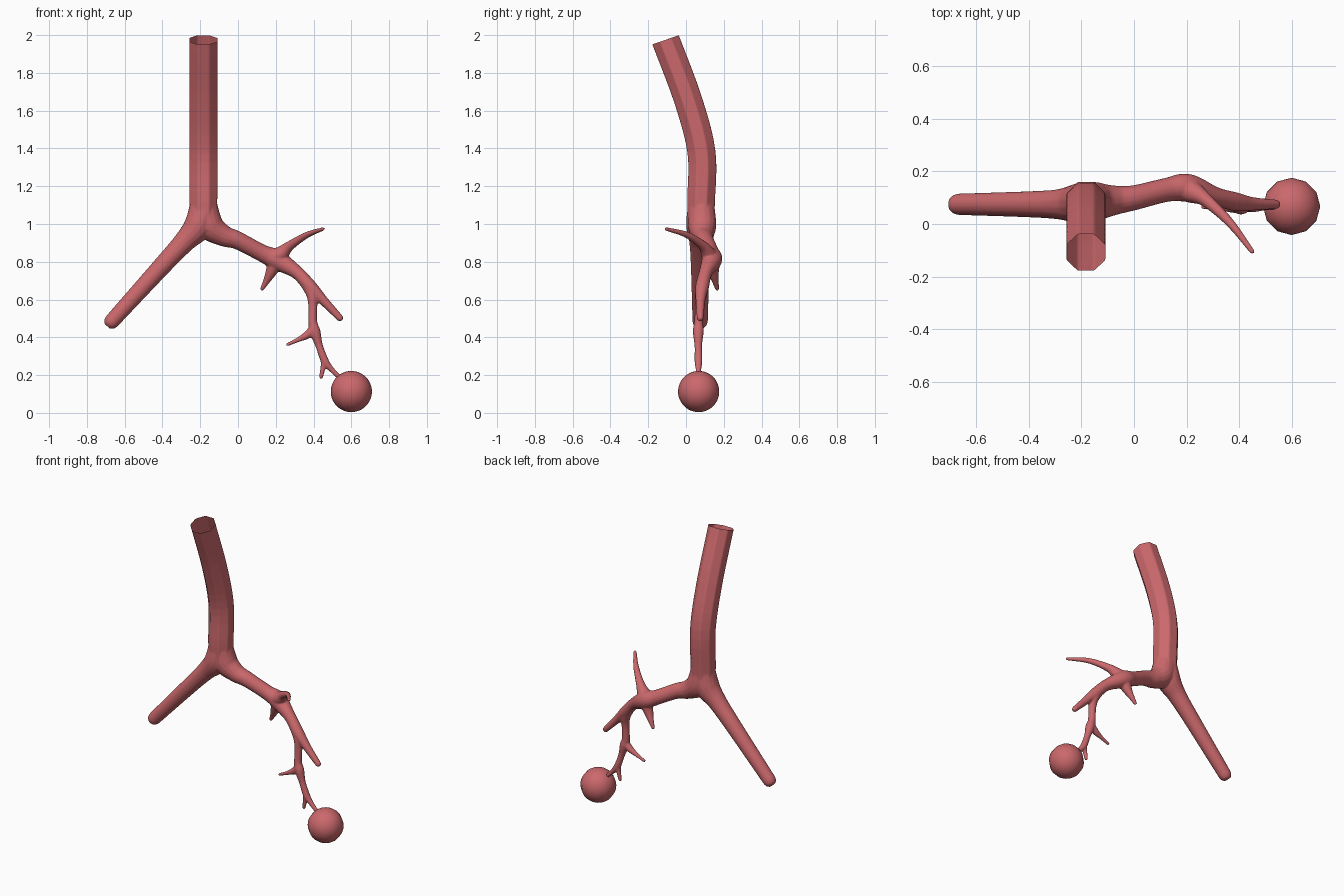
import bpy, bmesh, math
from mathutils import Vector

if "Cube" in bpy.data.objects:
    bpy.data.objects.remove(bpy.data.objects["Cube"])

mat = bpy.data.materials.new("airway red")
mat.diffuse_color = (0.6, 0.14, 0.15, 1)
mat.use_nodes = True
mat.node_tree.nodes["Principled BSDF"].inputs["Base Color"].default_value = mat.diffuse_color
bm = bmesh.new()


def spline(p, steps=8):
    """Catmull-Rom through (x, y, z, radius) points."""
    p = [Vector(q) for q in p]
    p = [2 * p[0] - p[1]] + p + [2 * p[-1] - p[-2]]
    out = []
    for i in range(1, len(p) - 2):
        a, b, c, d = p[i - 1:i + 3]
        for k in range(steps):
            t = k / steps
            out.append(0.5 * (2 * b + (c - a) * t + (2 * a - 5 * b + 4 * c - d) * t**2
                              + (3 * b - a - 3 * c + d) * t**3))
    return out + [p[-2]]


def tube(points, sides=16, steps=8):
    """Closed tapered tube with rounded far end."""
    path = spline(points, steps)
    end, r = path[-1], path[-1][3]
    t = (end.xyz - path[-2].xyz).normalized()
    for f, s in ((0.5, 0.87), (0.87, 0.5)):
        c = end.xyz + t * r * f
        path.append(Vector((c.x, c.y, c.z, r * s)))
    rings = []
    for i, q in enumerate(path):
        t = (path[min(i + 1, len(path) - 1)].xyz - path[max(i - 1, 0)].xyz).normalized()
        u = t.cross(Vector((0, 1, 0))).normalized()
        v = t.cross(u)
        ring = []
        for k in range(sides):
            a = 2 * math.pi * (k + 0.5) / sides
            ring.append(bm.verts.new(q.xyz + q[3] * (u * math.cos(a) + v * math.sin(a))))
        rings.append(ring)
    for a, b in zip(rings, rings[1:]):
        for k in range(sides):
            n = (k + 1) % sides
            bm.faces.new((a[k], a[n], b[n], b[k]))
    bm.faces.new(rings[0][::-1])
    bm.faces.new(rings[-1])


# windpipe (runs past the top, trimmed open later)
tube([(-.183, .08, .97, .072), (-.183, .08, 1.12, .079), (-.183, .082, 1.38, .08),
      (-.183, .01, 1.66, .08), (-.183, -.108, 1.975, .08), (-.183, -.142, 2.075, .08)], 8, 5)
# left main branch
tube([(-.183, .08, 1.13, .066), (-.205, .078, 1.0, .078), (-.285, .075, .905, .058),
      (-.40, .075, .78, .05), (-.668, .075, .485, .041)])
# right main branch down to its outer tip
tube([(-.183, .08, 1.13, .066), (-.155, .085, 1.0, .076), (-.08, .09, .94, .058),
      (.0, .10, .912, .048), (.125, .13, .847, .046), (.205, .137, .81, .054),
      (.31, .105, .745, .036), (.385, .085, .665, .036), (.45, .077, .597, .026),
      (.54, .075, .502, .018)])
# upper twig
tube([(.18, .137, .82, .048), (.225, .12, .84, .042), (.275, .09, .885, .026),
      (.365, .005, .942, .017), (.45, -.105, .974, .010)])
# lower twig
tube([(.20, .137, .80, .045), (.175, .145, .745, .03), (.152, .155, .70, .019),
      (.128, .165, .657, .011)])
# descending branch to the air sac
tube([(.36, .09, .69, .033), (.392, .08, .63, .032), (.396, .072, .565, .024),
      (.396, .067, .48, .024), (.408, .065, .43, .029), (.43, .065, .355, .020),
      (.46, .066, .275, .021), (.495, .066, .23, .015), (.54, .066, .185, .012),
      (.56, .066, .16, .012)])
# two side twigs
tube([(.405, .066, .45, .026), (.37, .065, .415, .022), (.32, .065, .388, .013),
      (.262, .065, .362, .009)])
tube([(.455, .066, .29, .019), (.452, .066, .25, .015), (.44, .066, .19, .011)])

# fuse the tubes and soften the forks
bmesh.ops.recalc_face_normals(bm, faces=bm.faces)
me = bpy.data.meshes.new("airway_tubes")
bm.to_mesh(me)
bm.free()
src = bpy.data.objects.new("airway_tubes", me)
bpy.context.collection.objects.link(src)
rm = src.modifiers.new("fuse", 'REMESH')
rm.mode = 'VOXEL'
rm.voxel_size = 0.0055
sm = src.modifiers.new("soften", 'SMOOTH')
sm.factor, sm.iterations = 0.5, 5
bpy.context.view_layer.update()
dg = bpy.context.evaluated_depsgraph_get()
mesh = bpy.data.meshes.new_from_object(src.evaluated_get(dg))
bpy.data.objects.remove(src)

# trim the windpipe open at the top
bm = bmesh.new()
bm.from_mesh(mesh)
bmesh.ops.bisect_plane(bm, geom=bm.verts[:] + bm.edges[:] + bm.faces[:],
                       plane_co=(-.183, -.108, 1.975), plane_no=(0, -.325, .945),
                       clear_outer=True)
for f in bm.faces:
    f.smooth = True
bm.to_mesh(mesh)
bm.free()
tree = bpy.data.objects.new("airway_tree", mesh)
bpy.context.collection.objects.link(tree)
mesh.materials.clear()
mesh.materials.append(mat)

# air sac
bpy.ops.mesh.primitive_uv_sphere_add(segments=12, ring_count=24, radius=.109,
                                     location=(.6, .067, .113))
sac = bpy.context.object
sac.name = "air_sac"
sac.data.materials.append(mat)
for p in sac.data.polygons:
    p.use_smooth = True
